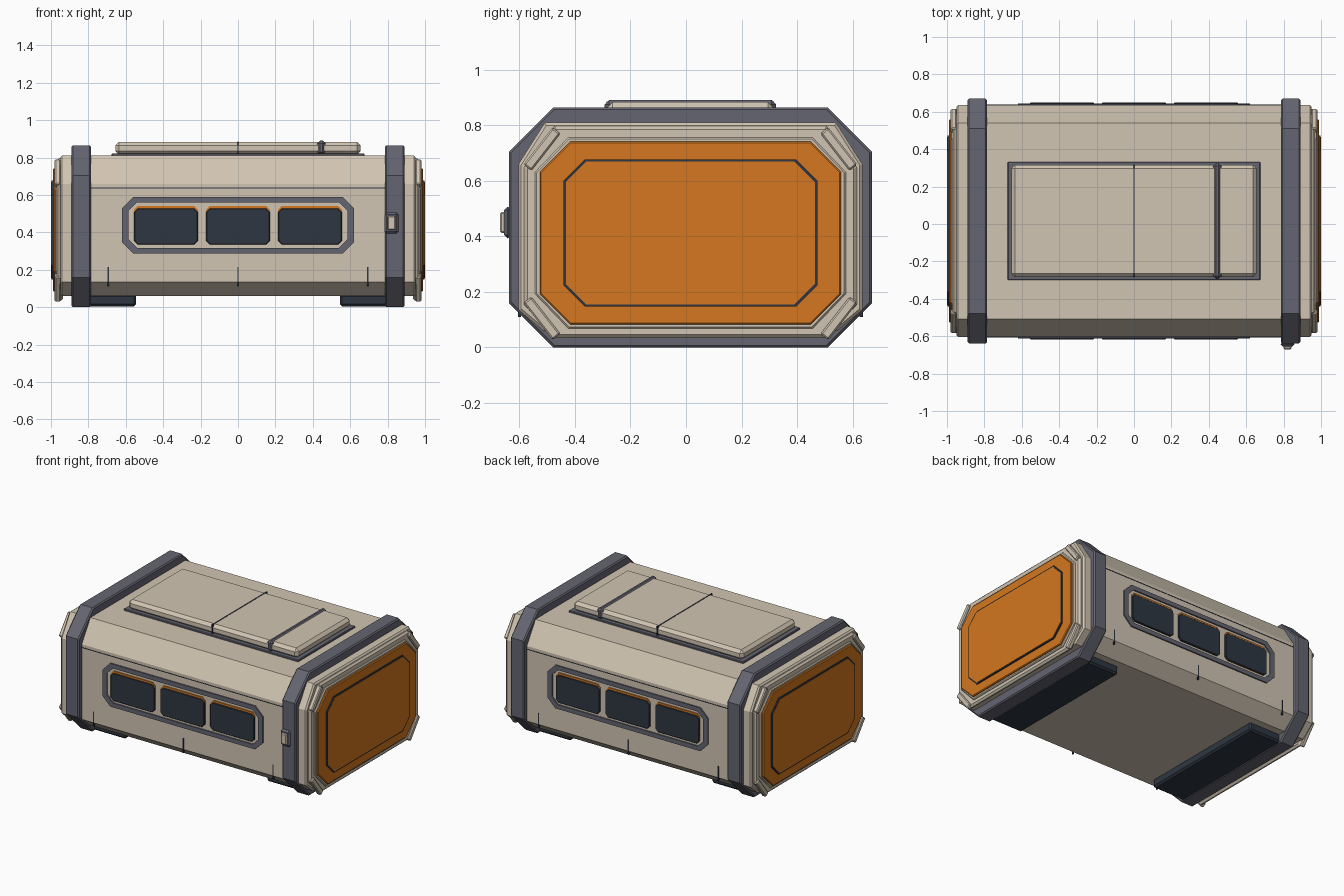
import bpy, bmesh, math
from mathutils import Vector, Matrix

cube = bpy.data.objects.get("Cube")
if cube:
    bpy.data.objects.remove(cube, do_unlink=True)


def material(name, rgb):
    m = bpy.data.materials.new(name)
    m.use_nodes = True
    m.diffuse_color = (*rgb, 1)
    m.node_tree.nodes["Principled BSDF"].inputs["Base Color"].default_value = (*rgb, 1)
    return m


BEIGE = material("warm beige", (0.64, 0.56, 0.45))
GREY = material("slate grey", (0.13, 0.13, 0.165))
NAVY = material("dark navy", (0.027, 0.037, 0.052))
ORANGE = material("orange", (0.66, 0.185, 0.014))

CY = 0.016          # centre of the shell in y
SIDE = 0.62         # half depth of the shell


def place(axis, u, v, w):
    return {"x": (w, u, v), "y": (u, w, v), "z": (u, v, w)}[axis]


def octagon(u0, u1, v0, v1, top, bottom=None):
    """Rectangle with chamfered corners; chamfers are (along u, along v)."""
    a, b = top
    c, d = bottom or top
    return [(u0 + c, v0), (u1 - c, v0), (u1, v0 + d), (u1, v1 - b),
            (u1 - a, v1), (u0 + a, v1), (u0, v1 - b), (u0, v0 + d)]


def finish(name, bm, mat, bevel=0):
    bmesh.ops.recalc_face_normals(bm, faces=bm.faces)
    mesh = bpy.data.meshes.new(name)
    bm.to_mesh(mesh)
    bm.free()
    mesh.materials.append(mat)
    ob = bpy.data.objects.new(name, mesh)
    bpy.context.collection.objects.link(ob)
    if bevel:
        mod = ob.modifiers.new("edge", "BEVEL")
        mod.width = bevel
        mod.segments = 1
        mod.limit_method = "ANGLE"
        mod.angle_limit = math.radians(60)
    return ob


def prism(name, axis, outline, w0, w1, mat, bevel=0):
    bm = bmesh.new()
    lo, hi = [[bm.verts.new(place(axis, u, v, w)) for u, v in outline] for w in (w0, w1)]
    bm.faces.new(lo)
    bm.faces.new(hi)
    n = len(outline)
    for i in range(n):
        j = (i + 1) % n
        bm.faces.new((lo[i], lo[j], hi[j], hi[i]))
    return finish(name, bm, mat, bevel)


def ring(name, axis, outer, inner, w0, w1, mat):
    bm = bmesh.new()
    loops = [[bm.verts.new(place(axis, u, v, w)) for u, v in o]
             for o, w in ((outer, w0), (outer, w1), (inner, w1), (inner, w0))]
    n = len(outer)
    for k in range(4):
        p, q = loops[k], loops[(k + 1) % 4]
        for i in range(n):
            j = (i + 1) % n
            bm.faces.new((p[i], p[j], q[j], q[i]))
    return finish(name, bm, mat)


def box(name, lo, hi, mat, bevel=0):
    lo, hi = Vector(lo), Vector(hi)
    bm = bmesh.new()
    bmesh.ops.create_cube(bm, size=1)
    for v in bm.verts:
        v.co = (lo + hi) / 2 + v.co * (hi - lo)
    return finish(name, bm, mat, bevel)


# Main shell
prism("shell", "x", octagon(CY - SIDE, CY + SIDE, 0.06, 0.81, (0.095, 0.15), (0.09, 0.075)),
      -0.95, 0.95, BEIGE, 0.01)

# Both ends: band, foot, flange, corner guards and panels
for s, side in ((1, "left"), (-1, "right")):
    prism(side + "_band", "x", octagon(CY - 0.654, CY + 0.654, 0, 0.865, (0.16, 0.16)),
          s * 0.785, s * 0.89, GREY, 0.008)
    box(side + "_foot", (min(s * 0.545, s * 0.8), CY - 0.48, 0.004),
        (max(s * 0.545, s * 0.8), CY + 0.48, 0.07), NAVY, 0.012)
    prism(side + "_end_flange", "x", octagon(CY - 0.6, CY + 0.6, 0.035, 0.798, (0.11, 0.15), (0.11, 0.12)),
          s * 0.935, s * 0.968, BEIGE, 0.012)
    prism(side + "_end_step", "x", octagon(CY - 0.56, CY + 0.56, 0.068, 0.757, (0.12, 0.125)),
          s * 0.96, s * 0.978, BEIGE, 0.006)
    prism(side + "_end_panel", "x", octagon(CY - 0.543, CY + 0.543, 0.083, 0.742, (0.11, 0.11)),
          s * 0.97, s * 0.99, ORANGE, 0.005)
    rim = octagon(CY - 0.457, CY + 0.457, 0.147, 0.678, (0.077, 0.077))
    core = octagon(CY - 0.449, CY + 0.449, 0.155, 0.67, (0.074, 0.074))
    ring(side + "_panel_outline", "x", rim, core, s * 0.985, s * 0.998, NAVY)
    prism(side + "_raised_panel", "x", core, s * 0.985, s * 1.0, ORANGE)
    # Slanted guards on the four corners
    for t in (1, -1):
        for z, tilt, level in ((0.715, -1, "upper"), (0.105, 1, "lower")):
            guard = box(f"{side}_{level}_{'back' if t > 0 else 'front'}_guard",
                        (-0.016, -0.085, -0.018), (0.016, 0.085, 0.018), BEIGE, 0.006)
            guard.matrix_world = (Matrix.Translation((s * 0.964, CY + t * 0.535, z))
                                  @ Matrix.Rotation(t * tilt * math.radians(52), 4, "X"))

# Window strips, seams and ticks on the front and back
for s, side in ((-1, "front"), (1, "back")):
    face = CY + s * SIDE
    inside = face - s * 0.01
    ring(side + "_window_frame", "y", octagon(-0.62, 0.62, 0.288, 0.59, (0.06, 0.06)),
         octagon(-0.585, 0.585, 0.318, 0.56, (0.045, 0.045)), inside, face + s * 0.009, GREY)
    for i in (-1, 0, 1):
        x = i * 0.385
        prism(f"{side}_window_{i + 2}", "y", octagon(x - 0.17, x + 0.17, 0.335, 0.529, (0.02, 0.02)),
              inside, face + s * 0.013, NAVY, 0.003)
        prism(f"{side}_window_trim_{i + 2}", "y",
              octagon(x - 0.17, x + 0.17, 0.335, 0.542, (0.02, 0.02)),
              inside, face + s * 0.007, ORANGE)
        tick = i * 0.695
        prism(f"{side}_tick_{i + 2}", "y", octagon(tick - 0.004, tick + 0.004, 0.11, 0.215, (0.001, 0.001)),
              inside, face + s * 0.002, NAVY)
    prism(side + "_seam", "y", octagon(-0.785, 0.785, 0.635, 0.64, (0.001, 0.001)),
          inside, face + s * 0.002, NAVY)

# Latch on the front of the left band
box("latch_base", (0.783, -0.655, 0.393), (0.857, -0.63, 0.507), GREY, 0.012)
box("latch_button", (0.798, -0.67, 0.412), (0.842, -0.64, 0.488), BEIGE, 0.006)

# Roof hatch with its rim, centre seam and strap
box("hatch_rim", (-0.675, CY - 0.316, 0.80), (0.675, CY + 0.316, 0.822), GREY, 0.004)
box("hatch", (-0.656, CY - 0.3, 0.815), (0.656, CY + 0.3, 0.884), BEIGE, 0.02)
box("hatch_seam", (-0.004, CY - 0.302, 0.82), (0.004, CY + 0.302, 0.886), NAVY)
box("hatch_strap", (0.423, CY - 0.309, 0.815), (0.468, CY + 0.309, 0.892), GREY, 0.016)
